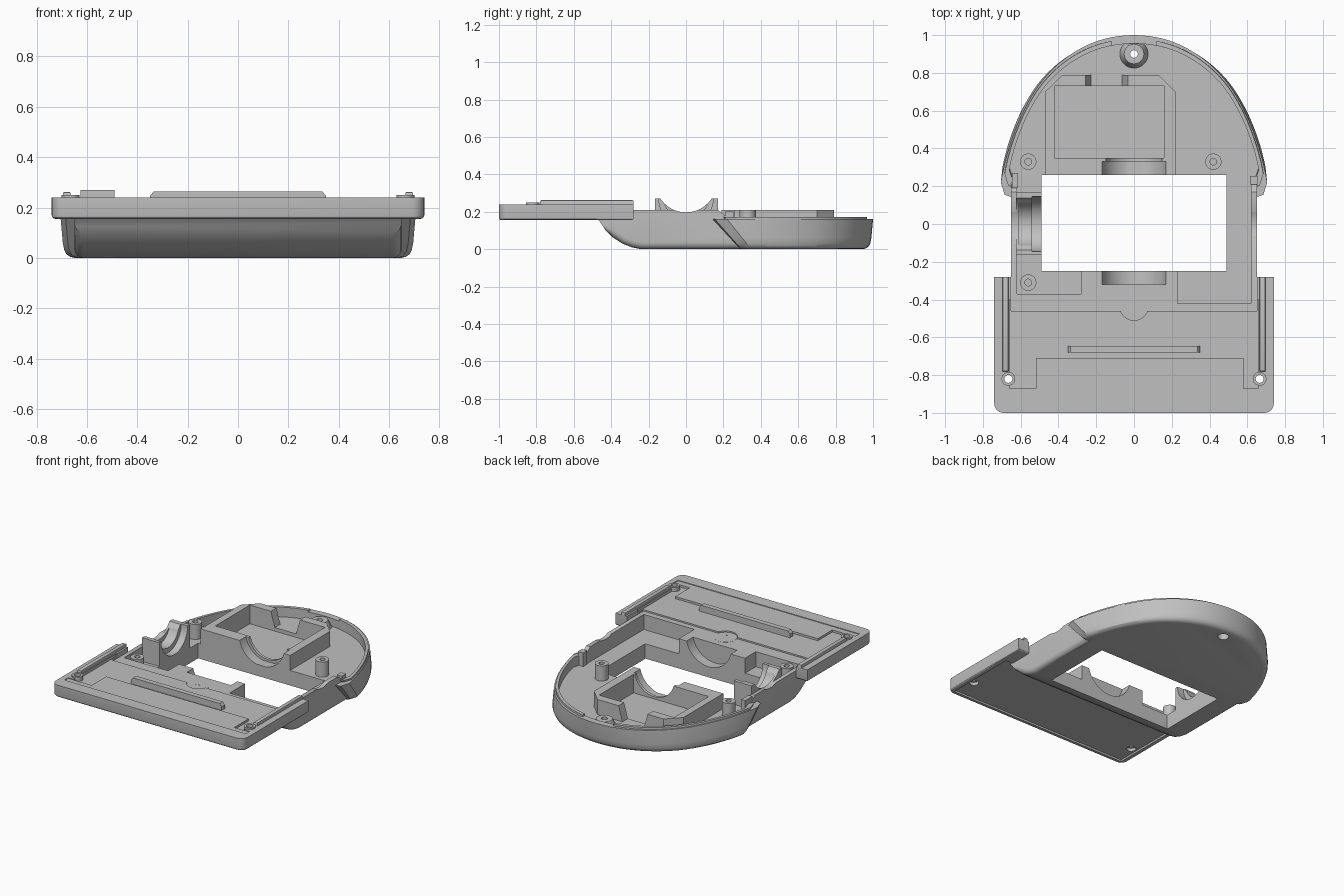
import bpy, bmesh, math
from mathutils import Vector

if "Cube" in bpy.data.objects:
    bpy.data.objects.remove(bpy.data.objects["Cube"], do_unlink=True)

grey = bpy.data.materials.new("plain_grey")
grey.use_nodes = True
grey.diffuse_color = (0.53, 0.53, 0.53, 1)
grey.node_tree.nodes["Principled BSDF"].inputs["Base Color"].default_value = (0.53, 0.53, 0.53, 1)

FLOOR = 0.105


def finish(name, bm):
    bmesh.ops.recalc_face_normals(bm, faces=bm.faces)
    mesh = bpy.data.meshes.new(name)
    bm.to_mesh(mesh)
    bm.free()
    mesh.materials.append(grey)
    obj = bpy.data.objects.new(name, mesh)
    bpy.context.collection.objects.link(obj)
    return obj


def loft(name, rings):
    """Solid through a list of rings with equal point counts."""
    bm = bmesh.new()
    loops = [[bm.verts.new(p) for p in ring] for ring in rings]
    n = len(loops[0])
    for a, b in zip(loops, loops[1:]):
        for i in range(n):
            bm.faces.new((a[i], a[(i + 1) % n], b[(i + 1) % n], b[i]))
    bm.faces.new(loops[0][::-1])
    bm.faces.new(loops[-1])
    return finish(name, bm)


def prism(name, pts, axis, lo, hi):
    """Extrude a 2D outline along x (pts are y,z), y (x,z) or z (x,y)."""
    def place(p, h):
        return {"x": (h, *p), "y": (p[0], h, p[1]), "z": (*p, h)}[axis]
    return loft(name, [[place(p, h) for p in pts] for h in (lo, hi)])


def box(name, x0, x1, y0, y1, z0, z1):
    return prism(name, [(x0, y0), (x1, y0), (x1, y1), (x0, y1)], "z", z0, z1)


def circle(centre, r, n=40):
    return [(centre[0] + r * math.cos(i * math.tau / n),
             centre[1] + r * math.sin(i * math.tau / n)) for i in range(n)]


def rod(name, axis, centre, r, lo, hi, n=40):
    return prism(name, circle(centre, r, n), axis, lo, hi)


def combine(obj, other, operation="DIFFERENCE"):
    mod = obj.modifiers.new("combine", "BOOLEAN")
    mod.operation, mod.solver, mod.object = operation, "EXACT", other
    bpy.context.view_layer.objects.active = obj
    bpy.ops.object.modifier_apply(modifier=mod.name)
    bpy.data.objects.remove(other, do_unlink=True)


def round_edges(obj, rule, width, segments=4):
    bm = bmesh.new()
    bm.from_mesh(obj.data)
    edges = [e for e in bm.edges if rule(e.verts[0].co, e.verts[1].co)]
    bmesh.ops.bevel(bm, geom=edges, offset=width, segments=segments,
                    profile=0.5, affect="EDGES")
    bm.to_mesh(obj.data)
    bm.free()


# Domed outline: a smooth curve through a few points from front corner to tip
guide = [Vector(p) for p in ((0.7, 0.17), (0.705, 0.22), (0.668, 0.38), (0.6, 0.565), (0.5, 0.74),
                             (0.36, 0.88), (0.19, 0.97), (0, 1), (-0.19, 0.97))]
half = [(0.64, 0.14), (0.685, 0.155)]
for p, q, r, s in zip(guide, guide[1:], guide[2:], guide[3:]):
    for i in range(5):
        t = i / 5
        half.append(tuple(0.5 * (2 * q + (r - p) * t + (2 * p - 5 * q + 4 * r - s) * t ** 2
                                 + (3 * q - p - 3 * r + s) * t ** 3)))
half.append((0, 1))
outline = half + [(-x, y) for x, y in half[-2::-1]]


def dome_ring(z, inset, shift=0):
    front = 0.14 + max(0.16 - z, 0) * 0.9 + shift
    k = 1 - inset / 0.705
    return [(x * k, front + (1 - inset - front) * (y - 0.14) / 0.86, z) for x, y in outline]


# Lower shell: dome, inner lip and middle body joined together
shell = loft("lower_shell", [dome_ring(z, d) for z, d in
             ((0, 0.055), (0.004, 0.038), (0.014, 0.024), (0.03, 0.015), (0.06, 0.009), (0.16, 0))])
lip = loft("lip", [dome_ring(z, 0.02, 0.05) for z in (0.1, 0.173)])
combine(lip, box("lip_gap", -0.12, 0.12, 0.8, 1.1, 0.157, 0.3))
combine(shell, lip, "UNION")
profile = [(-0.47, 0.156), (-0.455, 0.14), (-0.43, 0.1), (-0.39, 0.062), (-0.34, 0.03), (-0.29, 0.01),
           (-0.24, 0), (0.35, 0), (0.35, 0.15), (0.24, 0.15), (0.22, 0.172), (0.17, 0.21), (-0.47, 0.21)]
body = prism("body", profile, "x", -0.65, 0.65)
round_edges(body, lambda a, b: abs(a.x - b.x) < 0.001 and max(a.z, b.z) < 0.13
            and min(a.y, b.y) < 0.3, 0.035)
combine(shell, body, "UNION")

# Hollow inside, front pockets and window
combine(shell, loft("dome_cavity", [dome_ring(z, 0.045, 0.04) for z in (FLOOR, 0.4)]))
combine(shell, box("body_cavity", -0.62, 0.62, -0.25, 0.33, FLOOR, 0.4))
for x0, x1, y0 in ((-0.62, -0.28, -0.37), (0.23, 0.62, -0.42)):
    combine(shell, box("pocket", x0, x1, y0, -0.24, FLOOR, 0.4))
combine(shell, box("window", -0.49, 0.49, -0.25, 0.26, -0.1, 0.5))
combine(shell, rod("front_saddle", "y", (0, 0.25), 0.175, -0.32, -0.2))
combine(shell, rod("side_saddle", "x", (0, 0.362), 0.165, -0.8, 0.8, 64))
combine(shell, rod("rear_hole", "z", (0, 0.9), 0.02, -0.1, 0.3))
combine(shell, rod("rear_counterbore", "z", (0, 0.9), 0.036, -0.1, 0.06))

# Box behind the window with a saddle and a gap in its back wall
tray = prism("rear_box", [(-0.47, 0.26), (0.22, 0.26), (0.22, 0.70), (0.13, 0.79),
                          (-0.38, 0.79), (-0.47, 0.70)], "z", 0.06, 0.21)
combine(shell, box("tray_seat", -0.42, 0.16, 0.25, 0.73, 0.08, 0.4))
combine(tray, box("tray_pocket", -0.42, 0.16, 0.35, 0.73, 0.08, 0.4))
combine(tray, prism("tray_gap", [(-0.22, 0.08), (-0.07, 0.08), (-0.03, 0.22), (-0.26, 0.22)],
                    "y", 0.7, 0.9))
combine(tray, rod("saddle_outer", "y", (0, 0.25), 0.175, 0.2, 0.33))
combine(tray, rod("saddle_inner", "y", (0, 0.25), 0.155, 0.2, 0.4))

# Stepped side cradle
cradle = box("side_cradle", -0.625, -0.49, -0.165, 0.17, 0.09, 0.27)
combine(cradle, rod("cradle_outer", "x", (0, 0.362), 0.165, -0.8, -0.4, 64))
combine(cradle, rod("cradle_inner", "x", (0, 0.27), 0.145, -0.54, -0.4, 64))
combine(cradle, rod("cradle_middle", "x", (0, 0.28), 0.12, -0.61, -0.4, 64))

# Screw posts
for name, x, y in (("rear_right_post", -0.56, 0.33), ("rear_left_post", 0.42, 0.33),
                   ("front_right_post", -0.56, -0.31)):
    post = rod(name, "z", (x, y), 0.043, 0.09, 0.21)
    combine(post, rod("bore", "z", (x, y), 0.018, 0.12, 0.4, 20))
tip = loft("tip_post", [[(x, y, z) for x, y in circle((0, 0.9), r)]
                        for r, z in ((0.075, 0.09), (0.075, 0.11), (0.052, 0.155))])
combine(tip, rod("tip_bore", "z", (0, 0.9), 0.02, 0, 0.4))

# Small upright tabs where the body meets the dome
box("right_tab", -0.645, -0.615, 0.19, 0.27, 0.09, 0.21)
box("left_tab", 0.615, 0.655, 0.21, 0.255, 0.09, 0.2)

# Front plate with two wings
plate = box("front_plate", -0.74, 0.74, -1, -0.28, 0.155, 0.24)
round_edges(plate, lambda a, b: abs(a.z - b.z) > 0.01 and a.y < -0.9, 0.05, 6)
round_edges(plate, lambda a, b: max(a.z, b.z) < 0.16, 0.014, 3)
combine(plate, box("body_space", -0.652, 0.652, -0.46, 0, 0, 0.5))
combine(plate, prism("deck_recess", [(-0.66, -0.4), (-0.66, -0.87), (-0.52, -0.87), (-0.52, -0.71),
                                     (0.58, -0.71), (0.58, -0.87), (0.66, -0.87), (0.66, -0.4)],
                     "z", 0.22, 0.4))
combine(plate, prism("ledge", [(-0.7, -0.912), (0.7, -0.912), (0.7, -0.87), (0.58, -0.87), (0.58, -0.71),
                               (-0.52, -0.71), (-0.52, -0.87), (-0.7, -0.87)], "z", 0.235, 0.4))
combine(plate, box("underside_recess", -0.705, 0.705, -0.97, -0.45, 0.1, 0.168))

# Rounded screw tab reaching from the body into the plate
combine(plate, rod("tab_space", "z", (0, -0.435), 0.075, 0.19, 0.4))
tab = rod("screw_tab", "z", (0, -0.435), 0.075, 0.175, 0.211)
combine(tab, rod("tab_bore", "z", (0, -0.45), 0.018, 0.19, 0.4, 20))

# Plate corner bosses, wing ridges and raised bar
for side, s in (("left", 1), ("right", -1)):
    spot = (s * 0.665, -0.82)
    combine(plate, rod("screw_hole", "z", spot, 0.03, 0, 0.4, 24))
    boss = rod(side + "_boss", "z", spot, 0.036, 0.19, 0.25)
    combine(boss, rod("boss_bore", "z", spot, 0.021, 0, 0.4, 24))
    xs = sorted((s * 0.665, s * 0.695))
    ridge = box(side + "_wing_ridge", *xs, -0.78, -0.28, 0.2, 0.262)
    round_edges(ridge, lambda a, b: min(a.z, b.z) > 0.25, 0.006, 2)
prism("raised_bar", [(-0.35, 0.21), (0.35, 0.21), (0.35, 0.245), (0.335, 0.264), (-0.335, 0.264),
                     (-0.35, 0.245)], "y", -0.68, -0.645)

# Smooth curved surfaces, keep sharp edges
bpy.ops.object.select_all(action="DESELECT")
for obj in bpy.context.collection.objects:
    if obj.type == "MESH" and grey.name in obj.data.materials:
        obj.select_set(True)
        bpy.context.view_layer.objects.active = obj
bpy.ops.object.shade_smooth_by_angle(angle=math.radians(30))
